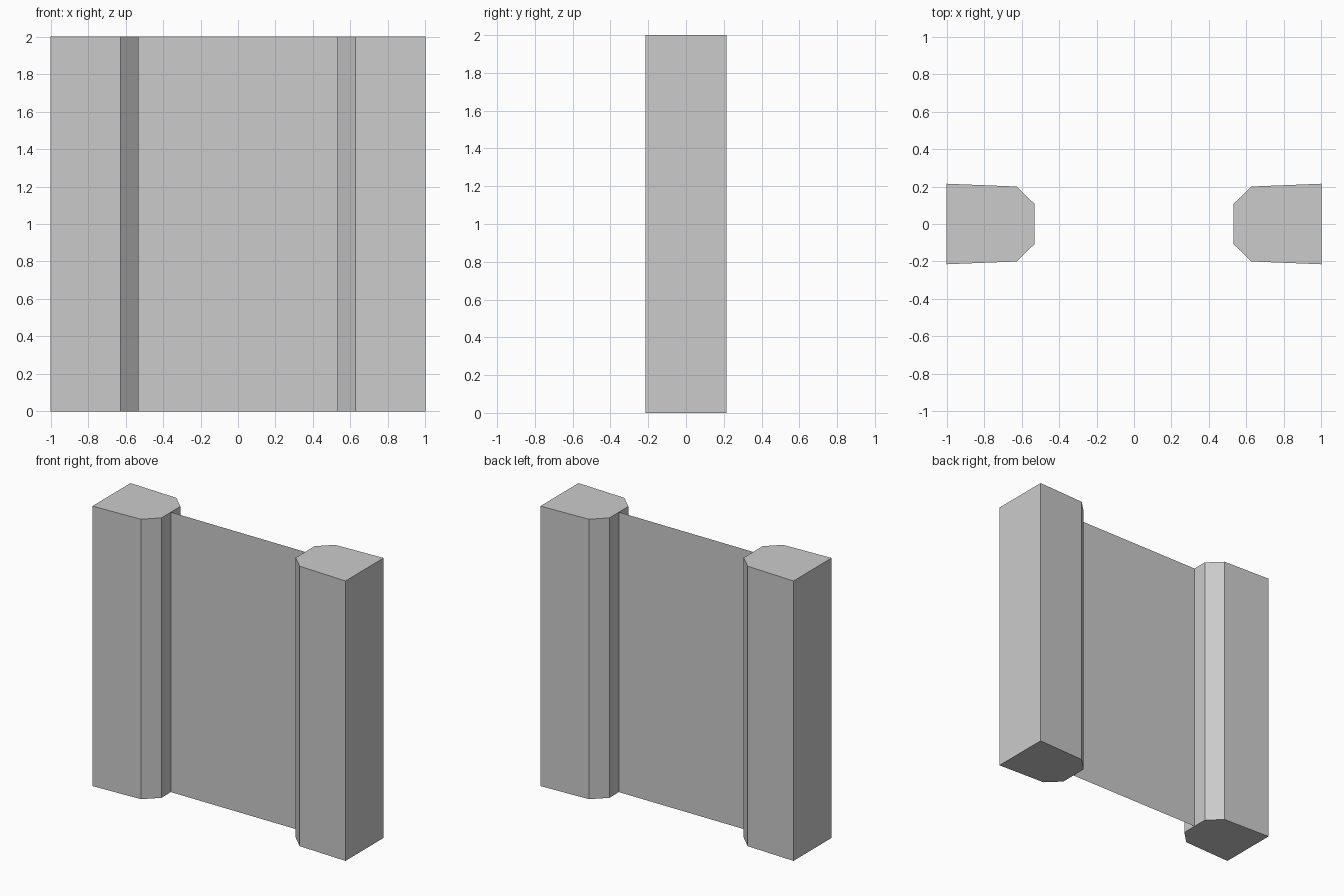
import bpy, bmesh

if "Cube" in bpy.data.objects:
    bpy.data.objects.remove(bpy.data.objects["Cube"])

HEIGHT = 2.0


def make_object(name, bm):
    mesh = bpy.data.meshes.new(name)
    bm.to_mesh(mesh)
    bm.free()
    obj = bpy.data.objects.new(name, mesh)
    bpy.context.collection.objects.link(obj)
    return obj


# Side posts: chamfered, slightly tapered profile extruded up, mirrored across x
half = [(1.0, 0.215), (0.627, 0.2), (0.531, 0.107)]
profile = half + [(x, -y) for x, y in reversed(half)]
bm = bmesh.new()
base = bm.faces.new([bm.verts.new((x, y, 0)) for x, y in profile])
top = bmesh.ops.extrude_face_region(bm, geom=[base], use_keep_orig=True)
bmesh.ops.translate(bm, vec=(0, 0, HEIGHT),
                    verts=[g for g in top["geom"] if isinstance(g, bmesh.types.BMVert)])
bmesh.ops.recalc_face_normals(bm, faces=bm.faces)
posts = make_object("side_posts", bm)
mirror = posts.modifiers.new("Mirror", 'MIRROR')
mirror.use_axis[0] = True
mirror.use_mirror_merge = False

# Centre panel: a single flat sheet between the posts, facing the front
bm = bmesh.new()
w = 0.531
bm.faces.new([bm.verts.new(p) for p in
              ((-w, 0, 0), (w, 0, 0), (w, 0, HEIGHT), (-w, 0, HEIGHT))])
make_object("centre_panel", bm)
